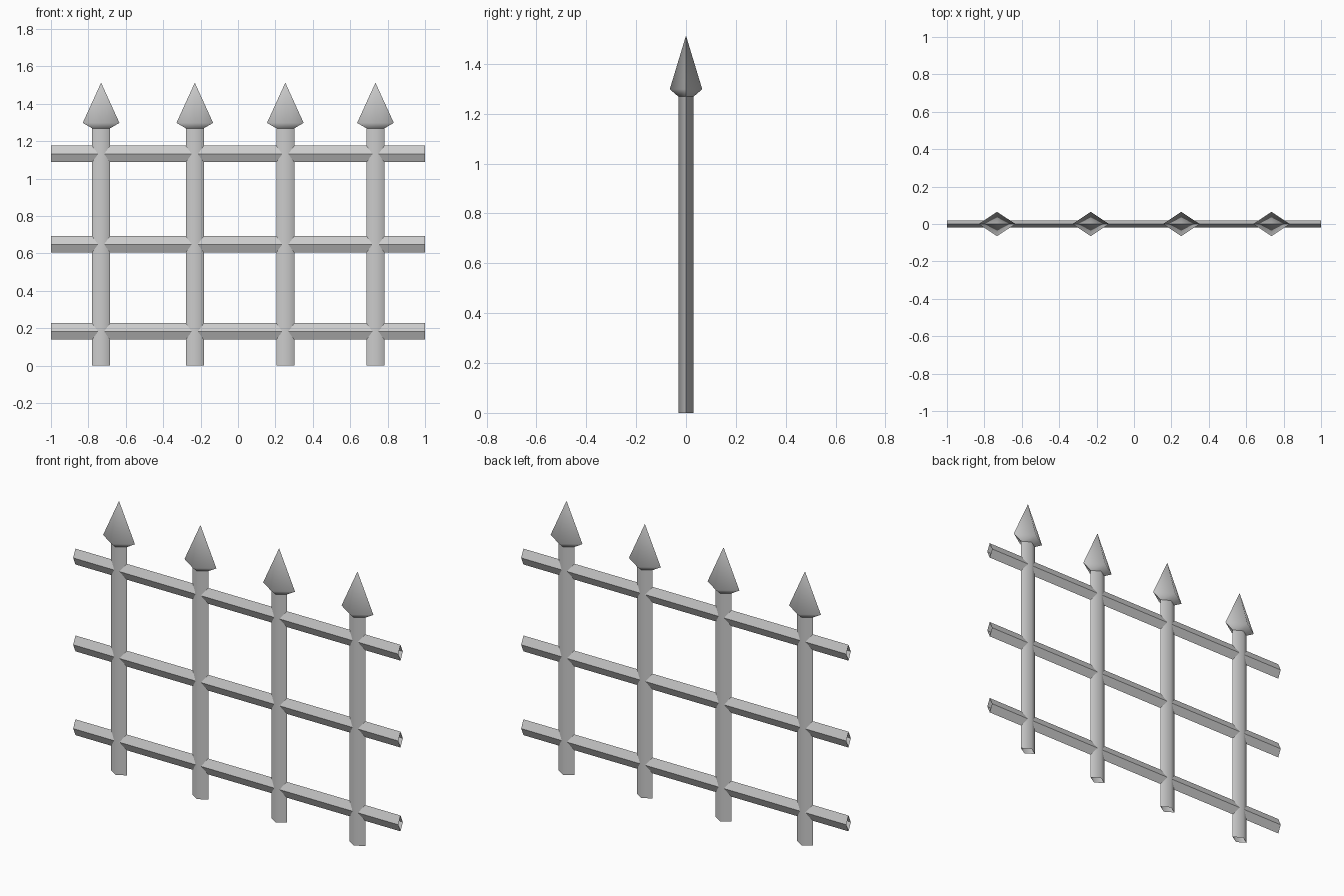
import bpy
import math

cube = bpy.data.objects.get("Cube")
if cube:
    bpy.data.objects.remove(cube, do_unlink=True)

iron = bpy.data.materials.new("grey_iron")
iron.use_nodes = True
GREY = (0.6, 0.6, 0.6, 1)
iron.diffuse_color = GREY
iron.node_tree.nodes["Principled BSDF"].inputs["Base Color"].default_value = GREY


def diamond_loft(name, rings, location, tip=None, along_x=False, inward=False):
    """Skin diamond rings (half width, half depth, height), with an optional pointed tip."""
    verts, faces = [], []
    for w, d, h in rings:
        verts += [(w, 0, h), (0, d, h), (-w, 0, h), (0, -d, h)]
    for r in range(len(rings) - 1):
        for i in range(4):
            a, b = 4 * r + i, 4 * r + (i + 1) % 4
            faces.append((a, b, b + 4, a + 4))
    if tip is not None:
        last = len(verts) - 4
        verts.append((0, 0, tip))
        faces += [(last + i, last + (i + 1) % 4, last + 4) for i in range(4)]
    if along_x:
        verts = [(z, y, -x) for x, y, z in verts]
    mesh = bpy.data.meshes.new(name)
    mesh.from_pydata(verts, [], faces)
    if inward:
        mesh.flip_normals()
    mesh.materials.append(iron)
    obj = bpy.data.objects.new(name, mesh)
    obj.location = location
    bpy.context.collection.objects.link(obj)
    return obj


def soften(obj, degrees):
    bpy.ops.object.select_all(action='DESELECT')
    obj.select_set(True)
    bpy.context.view_layer.objects.active = obj
    bpy.ops.object.shade_smooth_by_angle(angle=math.radians(degrees))


# Upright posts, each topped by a spearhead
for n, x in enumerate((-0.732, -0.231, 0.253, 0.735), 1):
    post = diamond_loft(f"post_{n}", [(0.048, 0.03, 0), (0.048, 0.03, 1.28)], (x, 0, 0))
    soften(post, 80)
    head = diamond_loft(f"spearhead_{n}",
                        [(0.046, 0.03, 1.268), (0.098, 0.065, 1.298)], (x, 0, 0), tip=1.513)
    soften(head, 70)

# Horizontal rails running through the posts
for name, z in (("bottom", 0.183), ("middle", 0.649), ("top", 1.132)):
    diamond_loft(f"{name}_rail", [(0.044, 0.02, -1), (0.044, 0.02, 1)], (0, 0, z), along_x=True)
